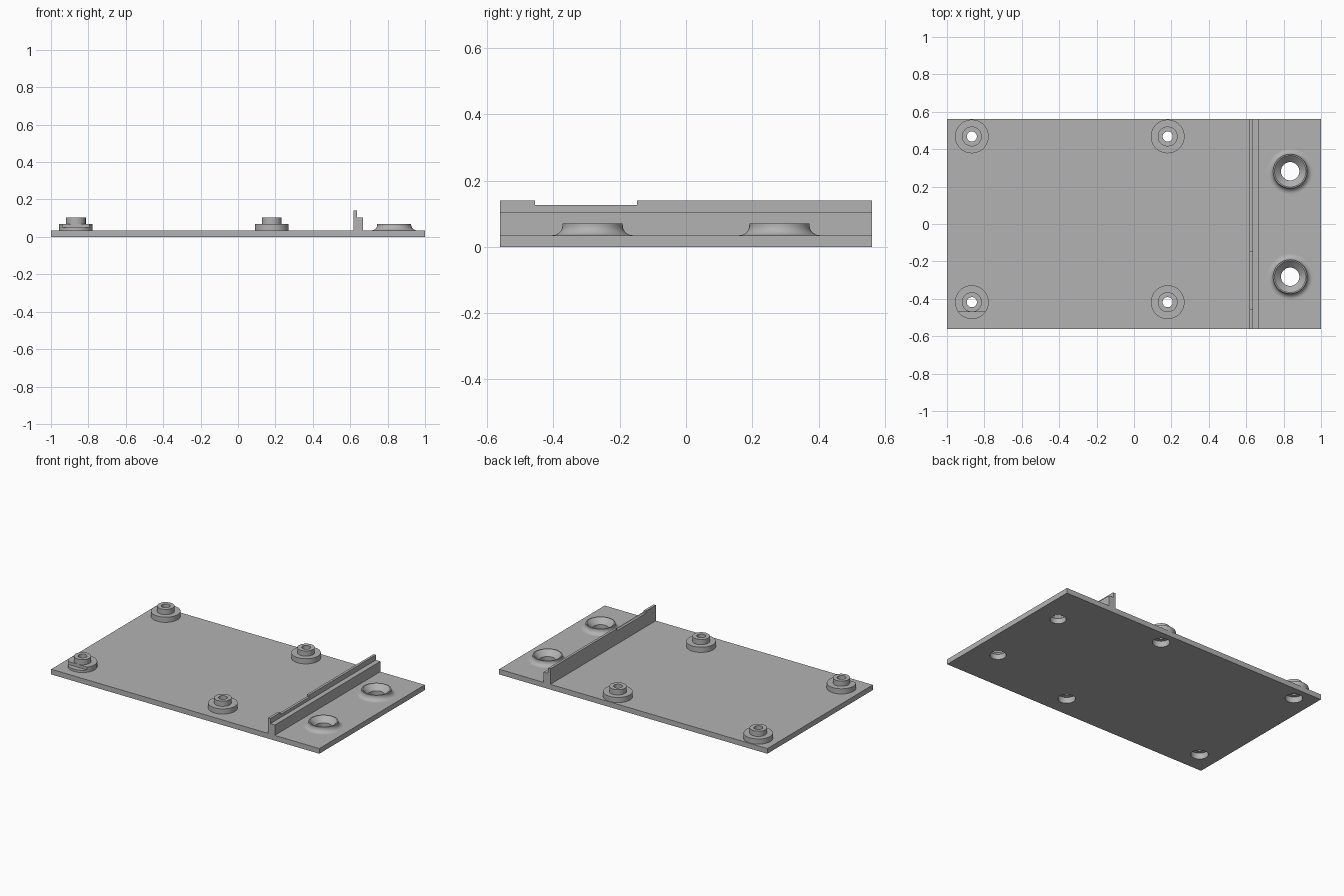
import bpy, bmesh, math

if "Cube" in bpy.data.objects:
    bpy.data.objects.remove(bpy.data.objects["Cube"])

grey = bpy.data.materials.new("plain grey")
grey.use_nodes = True
COLOUR = (0.45, 0.45, 0.45, 1)
grey.diffuse_color = COLOUR
grey.node_tree.nodes["Principled BSDF"].inputs["Base Color"].default_value = COLOUR

HALF_DEPTH = 0.562
BASE = 0.035          # plate thickness
DISC = 0.07           # top of the wide disc and of the cup
TOP = 0.105           # top of the narrow collar
BORE = 0.053          # counterbore radius
CUP_BORE = 0.049
BOSSES = [(x, y) for x in (-0.867, 0.18) for y in (-0.418, 0.468)]
CUPS = [(0.835, -0.282), (0.835, 0.282)]


def finish(name, bm):
    bmesh.ops.recalc_face_normals(bm, faces=bm.faces)
    mesh = bpy.data.meshes.new(name)
    bm.to_mesh(mesh)
    bm.free()
    mesh.materials.append(grey)
    obj = bpy.data.objects.new(name, mesh)
    bpy.context.collection.objects.link(obj)
    return obj


def activate(obj):
    bpy.ops.object.select_all(action="DESELECT")
    obj.select_set(True)
    bpy.context.view_layer.objects.active = obj


def box(name, lo, hi):
    bm = bmesh.new()
    bmesh.ops.create_cube(bm, size=1)
    for v in bm.verts:
        v.co = [a + (b - a) * (c + 0.5) for a, b, c in zip(lo, hi, v.co)]
    return finish(name, bm)


def lathe(name, profile, place, steps=64):
    """Turn a closed (radius, height) outline about a vertical axis."""
    bm = bmesh.new()
    rings = []
    for i in range(steps):
        a = math.tau * i / steps
        rings.append([bm.verts.new((place[0] + r * math.cos(a), place[1] + r * math.sin(a), z))
                      for r, z in profile])
    n = len(profile)
    for i in range(steps):
        p, q = rings[i], rings[(i + 1) % steps]
        for j in range(n):
            k = (j + 1) % n
            bm.faces.new((p[j], q[j], q[k], p[k]))
    return finish(name, bm)


def cylinder(name, place, radius):
    bm = bmesh.new()
    bmesh.ops.create_cone(bm, cap_ends=True, segments=64, radius1=radius, radius2=radius, depth=0.3)
    bmesh.ops.translate(bm, verts=bm.verts, vec=(*place, 0))
    return finish(name, bm)


def cut(obj, cutter):
    mod = obj.modifiers.new("cut", "BOOLEAN")
    mod.operation = "DIFFERENCE"
    mod.solver = "EXACT"
    mod.object = cutter
    activate(obj)
    bpy.ops.object.modifier_apply(modifier=mod.name)
    bpy.data.objects.remove(cutter)


def smooth(obj):
    activate(obj)
    bpy.ops.object.shade_smooth_by_angle(angle=math.radians(30))


# Base plate with its through holes
plate = box("base_plate", (-1, -HALF_DEPTH, 0), (1, HALF_DEPTH, BASE))
for place in BOSSES:
    cut(plate, cylinder("hole_cutter", place, BORE))
for place in CUPS:
    cut(plate, cylinder("hole_cutter", place, CUP_BORE))
smooth(plate)

# Stepped screw bosses, counterbored from below
boss_outline = [(BORE, BASE), (0.09, BASE), (0.09, DISC), (BORE, DISC),
                (BORE, TOP), (0.027, TOP), (0.027, 0.04), (BORE, 0.04)]
for i, place in enumerate(BOSSES):
    boss = lathe(f"screw_boss_{i + 1}", boss_outline, place)
    if i == 0:  # clearance step on the front corner boss
        x, y = place
        cut(boss, box("step_cutter", (x - 0.2, y - 0.2, 0.05), (x + 0.2, y - 0.0535, 0.2)))
    smooth(boss)

# Countersunk cups with a concave flare at the foot
FLARE = 0.03
cup_outline = [(CUP_BORE, BASE)]
for i in range(9):
    a = math.pi / 2 * i / 8
    cup_outline.append((0.091 + FLARE * (1 - math.sin(a)), BASE + FLARE * (1 - math.cos(a))))
cup_outline += [(0.091, DISC), (0.084, DISC)]
for i, place in enumerate(CUPS):
    smooth(lathe(f"countersunk_cup_{i + 1}", cup_outline, place))

# Cross rib with a thin notched lip
box("rib", (0.635, -HALF_DEPTH, BASE), (0.668, HALF_DEPTH, TOP))
lip = box("rib_lip", (0.618, -HALF_DEPTH, BASE), (0.635, HALF_DEPTH, 0.14))
cut(lip, box("notch_cutter", (0.5, -0.455, 0.126), (0.7, -0.148, 0.2)))
